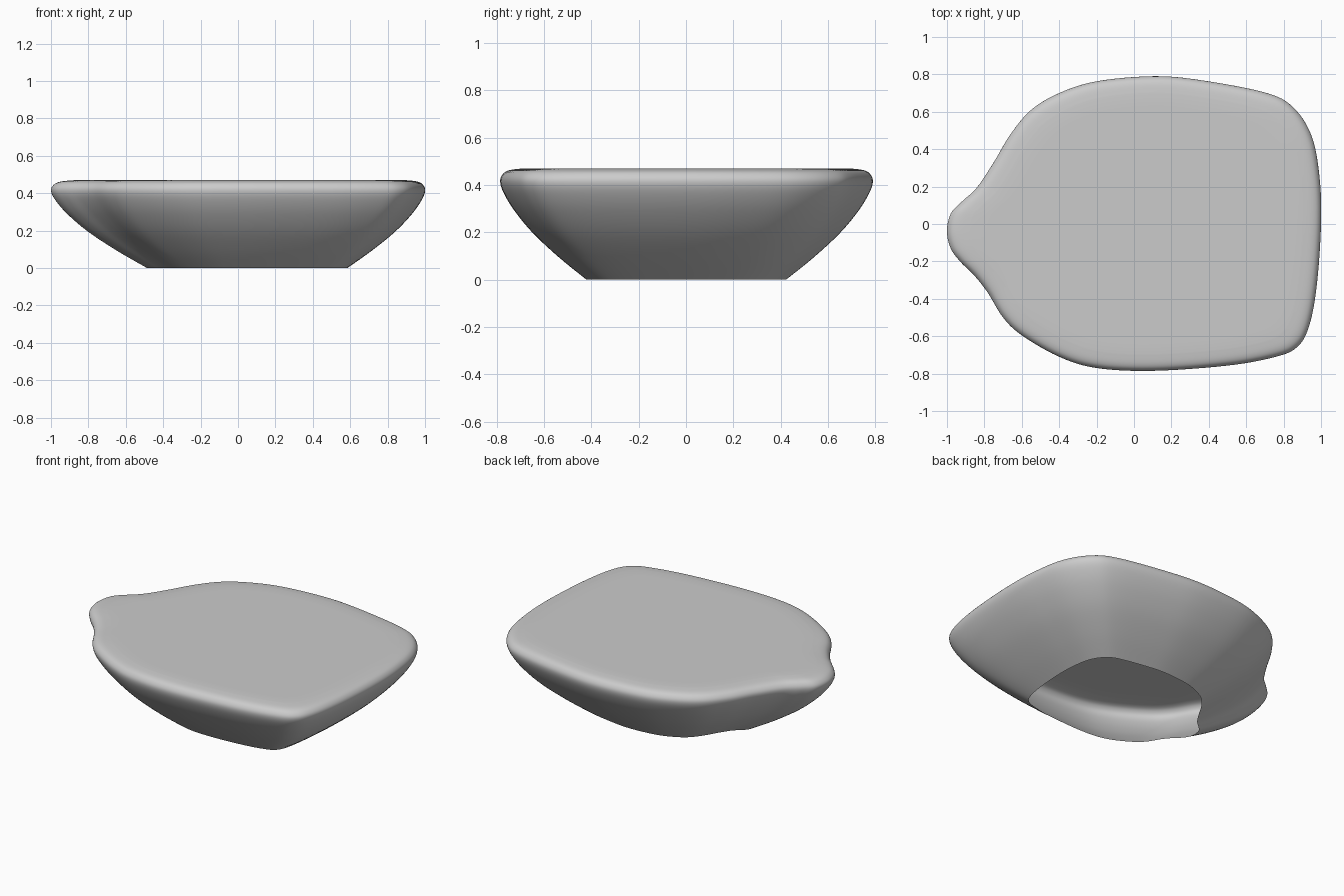
import bpy, bmesh, math
from mathutils import Vector

if "Cube" in bpy.data.objects:
    bpy.data.objects.remove(bpy.data.objects["Cube"])

# Plan outline of the rim, counter-clockwise from the pointed lip
OUTLINE = [(-1, -.04), (-.98, -.13), (-.93, -.2), (-.85, -.28), (-.78, -.37),
           (-.7, -.5), (-.6, -.595), (-.4, -.71), (-.2, -.77), (.1, -.785),
           (.5, -.757), (.75, -.712), (.87, -.66), (.935, -.55), (.977, -.33),
           (1, 0), (.992, .25), (.95, .47), (.85, .625), (.7, .703),
           (.35, .77), (.1, .79), (-.2, .763), (-.4, .7), (-.55, .61),
           (-.66, .48), (-.75, .33), (-.84, .195), (-.92, .12), (-.98, .055)]

# Wall profile: (scale of outline, height), from open foot to flat top
PROFILE = [(.535, 0), (.68, .092), (.82, .194), (.92, .288), (.98, .365),
           (1, .415), (.985, .447), (.95, .463), (.885, .47)]
CENTRE = Vector((.106, 0))


def smooth(points, steps, closed):
    """Catmull-Rom curve through the points."""
    p = [Vector(q) for q in points]
    n = len(p)
    at = lambda i: p[i % n] if closed else p[max(0, min(n - 1, i))]
    out = []
    for i in range(n if closed else n - 1):
        a, b, c, d = (at(i + k) for k in (-1, 0, 1, 2))
        for s in range(steps):
            t = s / steps
            out.append(.5 * (2 * b + (c - a) * t + (2 * a - 5 * b + 4 * c - d) * t * t
                             + (3 * b - a - 3 * c + d) * t ** 3))
    return out if closed else out + [p[-1]]


outline = smooth(OUTLINE, 6, True)
profile = smooth(PROFILE, 5, False)

# Basin shell: loft the outline along the profile, foot left open
bm = bmesh.new()
rings = []
for s, z in profile + [Vector((.8, .47))]:
    ring = []
    for q in outline:
        v = CENTRE + (q - CENTRE) * s
        ring.append(bm.verts.new((v.x, v.y, z)))
    rings.append(ring)
n = len(outline)
for lo, hi in zip(rings, rings[1:]):
    for i in range(n):
        j = (i + 1) % n
        bm.faces.new((lo[i], lo[j], hi[j], hi[i]))

# Flat top
mid = bm.verts.new((CENTRE.x, CENTRE.y, .47))
for i in range(n):
    bm.faces.new((rings[-1][i], rings[-1][(i + 1) % n], mid))
for f in bm.faces:
    f.smooth = True

mesh = bpy.data.meshes.new("lipped_shell")
bm.to_mesh(mesh)
bm.free()
shell = bpy.data.objects.new("lipped_shell", mesh)
bpy.context.collection.objects.link(shell)
